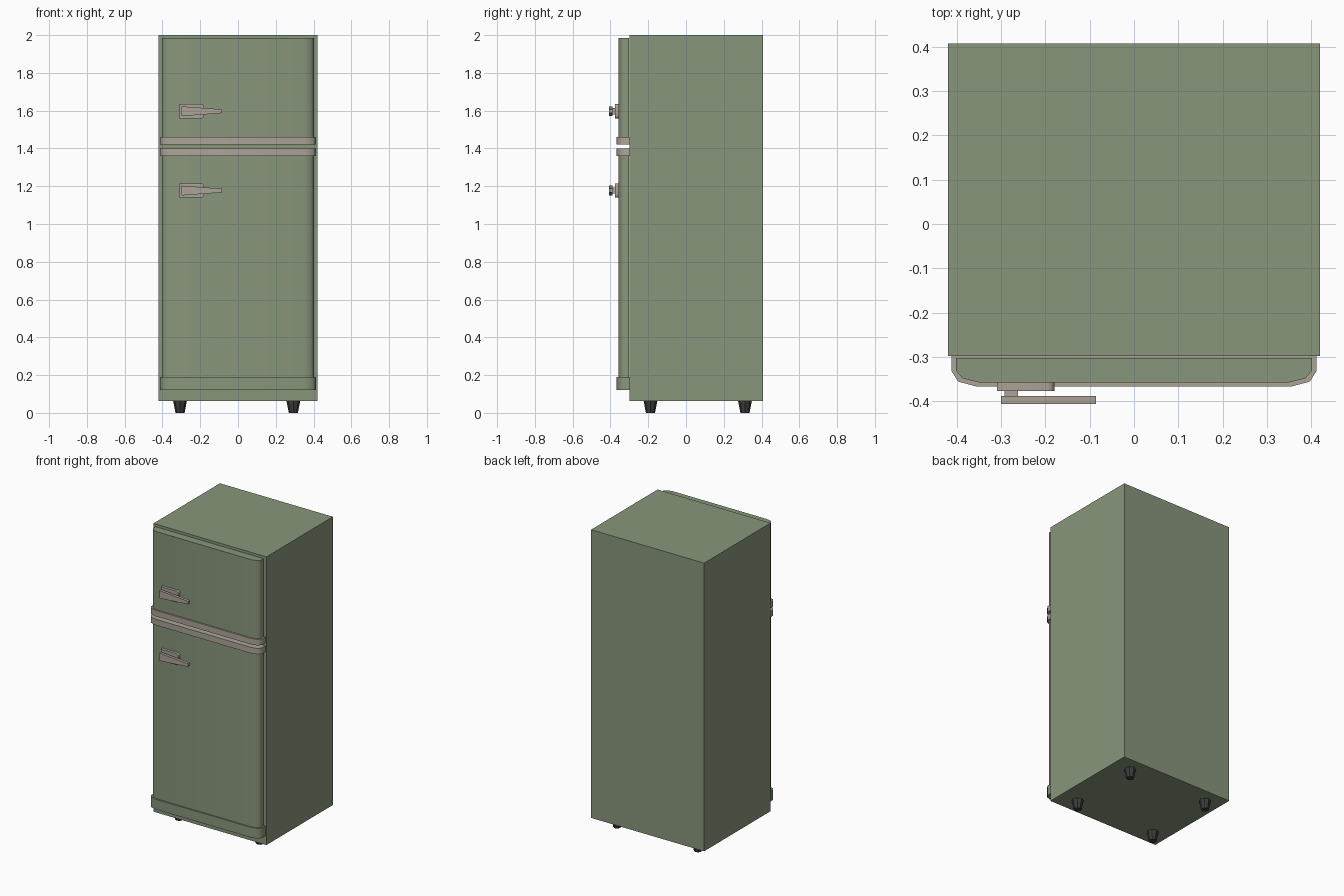
import bpy, bmesh, math

if "Cube" in bpy.data.objects:
    bpy.data.objects.remove(bpy.data.objects["Cube"])


def material(name, rgb):
    m = bpy.data.materials.new(name)
    m.diffuse_color = (*rgb, 1)
    m.use_nodes = True
    m.node_tree.nodes["Principled BSDF"].inputs["Base Color"].default_value = m.diffuse_color
    return m


GREEN = material("sage green", (0.25, 0.305, 0.2))
METAL = material("warm grey metal", (0.41, 0.37, 0.31))
DARK = material("dark rubber", (0.045, 0.045, 0.045))


def finish(name, bm, mat, smooth=False):
    bmesh.ops.recalc_face_normals(bm, faces=bm.faces[:])
    me = bpy.data.meshes.new(name)
    bm.to_mesh(me)
    bm.free()
    me.materials.append(mat)
    ob = bpy.data.objects.new(name, me)
    bpy.context.collection.objects.link(ob)
    if smooth:
        bpy.ops.object.select_all(action='DESELECT')
        ob.select_set(True)
        bpy.context.view_layer.objects.active = ob
        bpy.ops.object.shade_smooth_by_angle(angle=math.radians(42))
    return ob


def prism(name, points, offset, mat, smooth=False):
    """Extrude a closed outline of 3D points along an offset."""
    bm = bmesh.new()
    f = bm.faces.new([bm.verts.new(p) for p in points])
    r = bmesh.ops.extrude_face_region(bm, geom=[f])
    bmesh.ops.translate(bm, vec=offset,
                        verts=[g for g in r["geom"] if isinstance(g, bmesh.types.BMVert)])
    return finish(name, bm, mat, smooth)


def box(name, x0, x1, y0, y1, z0, z1, mat):
    pts = [(x0, y0, z0), (x1, y0, z0), (x1, y1, z0), (x0, y1, z0)]
    return prism(name, pts, (0, 0, z1 - z0), mat)


def front_panel(name, half, z0, z1, mat):
    """Panel across the front with rounded vertical corners; half is (x, y) per point."""
    pts = [(-x, y, z0) for x, y in half] + [(x, y, z0) for x, y in reversed(half)]
    return prism(name, pts, (0, 0, z1 - z0), mat, True)


# Cabinet
box("cabinet", -0.42, 0.42, -0.298, 0.408, 0.063, 2.0, GREEN)

# Doors and the bands wrapped around their ends
door = [(0.402, -0.303), (0.402, -0.331), (0.387, -0.349), (0.349, -0.358)]
band = [(0.412, -0.298), (0.412, -0.333), (0.397, -0.356), (0.356, -0.367)]
front_panel("upper_door", door, 1.45, 1.985, GREEN)
front_panel("lower_door", door, 0.18, 1.37, GREEN)
front_panel("upper_trim", band, 1.42, 1.46, METAL)
front_panel("lower_trim", band, 1.36, 1.40, METAL)
front_panel("kick_band", band, 0.122, 0.19, GREEN)

# Handles: base plate with a rounded end, short stem, tapered lever
for label, z in (("upper", 1.597), ("lower", 1.177)):
    h, r = 0.038, 0.015
    arc = [(-0.18 - r + r * math.cos(a), h - r + r * math.sin(a))
           for a in (math.radians(d) for d in (0, 30, 60, 90))]
    outline = [(-0.31, -h)] + [(x, -s) for x, s in reversed(arc)] + arc + [(-0.31, h)]
    prism(label + "_handle_plate", [(x, -0.355, z + s) for x, s in outline],
          (0, -0.022, 0), METAL, True)
    box(label + "_handle_stem", -0.292, -0.262, -0.39, -0.375, z - 0.016, z + 0.016, METAL)
    lever = [(-0.3, 0.026), (-0.19, 0.018), (-0.086, 0.010)]
    outline = lever + [(x, -s) for x, s in reversed(lever)]
    prism(label + "_handle_lever", [(x, -0.388, z + s) for x, s in outline],
          (0, -0.019, 0), METAL)

# Tapered feet
for i, (x, y) in enumerate((x, y) for x in (-0.307, 0.293) for y in (-0.188, 0.312)):
    bm = bmesh.new()
    bmesh.ops.create_cone(bm, cap_ends=True, segments=8, radius1=0.024, radius2=0.037, depth=0.066)
    bmesh.ops.translate(bm, vec=(x, y, 0.033), verts=bm.verts[:])
    finish(f"foot_{i + 1}", bm, DARK)
